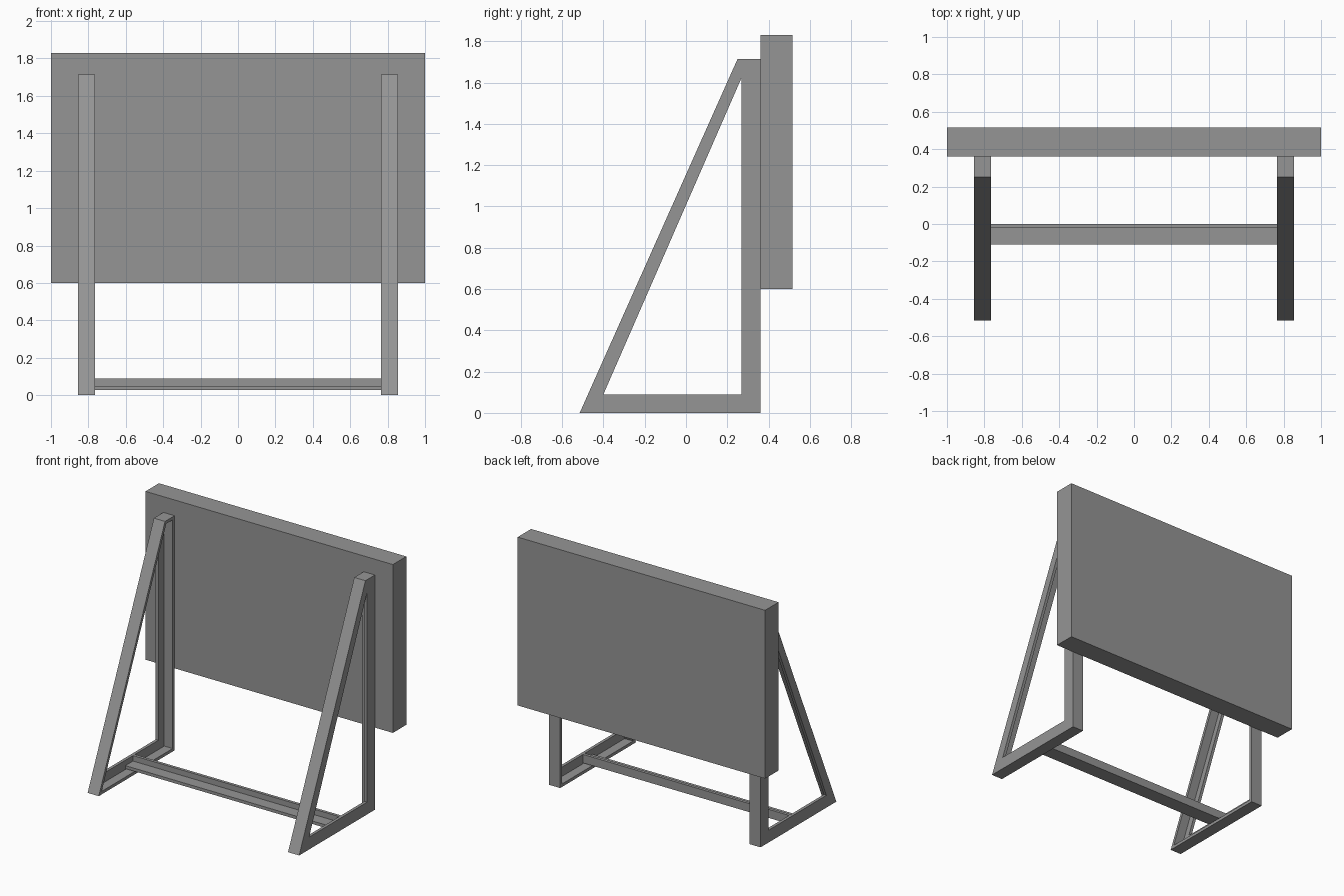
import bpy
import bmesh

cube = bpy.data.objects.get("Cube")
if cube:
    bpy.data.objects.remove(cube, do_unlink=True)

steel = bpy.data.materials.new("mid grey")
steel.use_nodes = True
GREY = (0.3, 0.3, 0.3, 1)
steel.diffuse_color = GREY
steel.node_tree.nodes["Principled BSDF"].inputs["Base Color"].default_value = GREY

T = 0.022                    # wall thickness of the angle steel
LEG_IN, LEG_OUT = 0.765, 0.855


def finish(name, bm):
    bmesh.ops.recalc_face_normals(bm, faces=bm.faces)
    mesh = bpy.data.meshes.new(name)
    bm.to_mesh(mesh)
    bm.free()
    mesh.materials.append(steel)
    obj = bpy.data.objects.new(name, mesh)
    bpy.context.collection.objects.link(obj)
    return obj


def bridge(bm, a, b):
    """Join two vertex loops of equal length with quads."""
    n = len(a)
    for i in range(n):
        j = (i + 1) % n
        bm.faces.new((a[i], a[j], b[j], b[i]))


def prism(name, profile, half_width):
    """Extrude a (y, z) profile symmetrically along x."""
    bm = bmesh.new()
    ends = [[bm.verts.new((x, y, z)) for y, z in profile]
            for x in (-half_width, half_width)]
    bridge(bm, *ends)
    for end in ends:
        bm.faces.new(end)
    return finish(name, bm)


# Side frame outlines in (y, z): outer edge, inside of flange, triangular opening
outer = [(-0.515, 0), (0.36, 0), (0.36, 1.715), (0.25, 1.715)]
flange = [(-0.481, T), (0.36 - T, T), (0.36 - T, 1.715 - T), (0.264, 1.715 - T)]
opening = [(-0.40, 0.09), (0.27, 0.09), (0.27, 1.625), (0.266, 1.616)]


def side_frame(name, side):
    """Angle-steel frame: outer plate with a flange turned inwards."""
    web = LEG_OUT - T
    section = [(outer, LEG_OUT), (outer, LEG_IN), (flange, LEG_IN),
               (flange, web), (opening, web), (opening, LEG_OUT)]
    bm = bmesh.new()
    loops = [[bm.verts.new((side * x, y, z)) for y, z in pts]
             for pts, x in section]
    for i, loop in enumerate(loops):
        bridge(bm, loop, loops[(i + 1) % len(loops)])
    return finish(name, bm)


side_frame("left_frame", 1)
side_frame("right_frame", -1)

# Crossbar: angle section with its upright flange at the back
y0, y1, z0, z1 = -0.11, 0.0, 0.028, 0.09
prism("crossbar", [(y0, z0), (y1, z0), (y1, z1), (y1 - T, z1),
                   (y1 - T, z0 + T), (y0, z0 + T)], LEG_OUT - T)

# Large upright board on the back of the frames
prism("board", [(0.36, 0.60), (0.515, 0.60), (0.515, 1.83), (0.36, 1.83)], 1.0)
